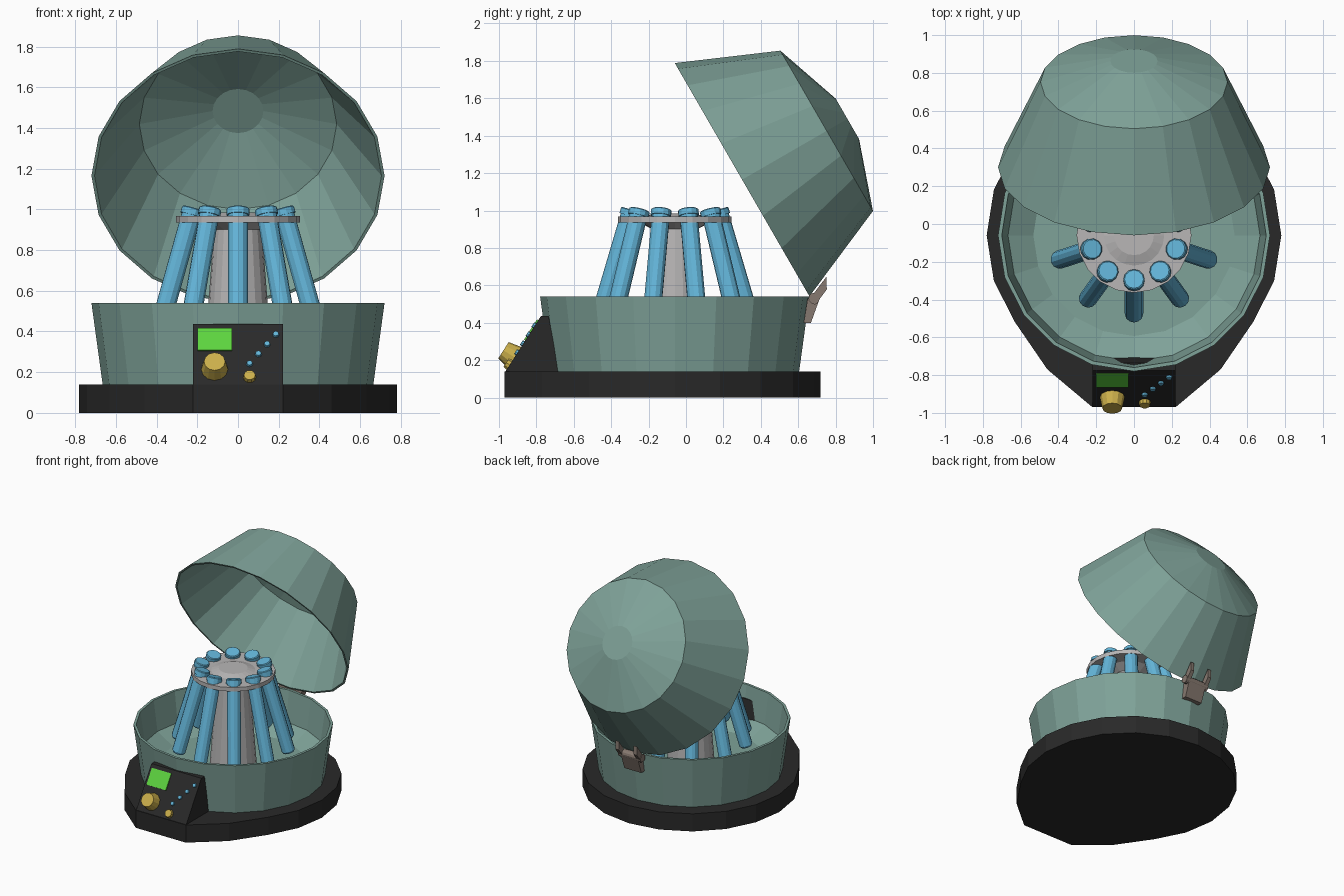
import bpy, bmesh, math
from mathutils import Vector, Matrix

if "Cube" in bpy.data.objects:
    bpy.data.objects.remove(bpy.data.objects["Cube"])


def material(name, r, g, b):
    m = bpy.data.materials.new(name)
    m.diffuse_color = (r, g, b, 1)
    m.use_nodes = True
    m.node_tree.nodes["Principled BSDF"].inputs["Base Color"].default_value = m.diffuse_color
    return m


TEAL = material("sage_teal", 0.21, 0.36, 0.315)
BLACK = material("matte_black", 0.022, 0.022, 0.022)
BLUE = material("tube_blue", 0.125, 0.46, 0.69)
GREY = material("metal_grey", 0.48, 0.47, 0.47)
GOLD = material("knob_gold", 0.60, 0.43, 0.07)
GREEN = material("screen_green", 0.11, 0.66, 0.05)
BROWN = material("hinge_brown", 0.24, 0.19, 0.16)

CY = -0.06  # centre line of the bowl


def finish(name, bm, mat, matrix=Matrix()):
    bmesh.ops.recalc_face_normals(bm, faces=bm.faces)
    mesh = bpy.data.meshes.new(name)
    bm.to_mesh(mesh)
    bm.free()
    mesh.materials.append(mat)
    ob = bpy.data.objects.new(name, mesh)
    ob.matrix_world = matrix
    bpy.context.collection.objects.link(ob)
    return ob


def lathe(name, profile, mat, segs=20, matrix=Matrix()):
    """Spin (radius, height) points about z; radius 0 makes a pole."""
    bm = bmesh.new()
    rings = []
    for r, z in profile:
        n = 1 if r == 0 else segs
        rings.append([bm.verts.new((r * math.cos(2 * math.pi * i / segs),
                                    r * math.sin(2 * math.pi * i / segs), z))
                      for i in range(n)])
    for a, b in zip(rings, rings[1:]):
        for i in range(segs):
            j = (i + 1) % segs
            corners = [a[i % len(a)], a[j % len(a)], b[j % len(b)], b[i % len(b)]]
            bm.faces.new(list(dict.fromkeys(corners)))
    return finish(name, bm, mat, matrix)


def prism(name, points, offset, mat):
    """Extrude a closed outline by an offset vector."""
    bm = bmesh.new()
    face = bm.faces.new([bm.verts.new(p) for p in points])
    out = bmesh.ops.extrude_face_region(bm, geom=[face], use_keep_orig=True)
    bmesh.ops.translate(bm, vec=offset,
                        verts=[v for v in out["geom"] if isinstance(v, bmesh.types.BMVert)])
    return finish(name, bm, mat)


def side_prism(name, yz, x0, x1, mat):
    return prism(name, [(x0, y, z) for y, z in yz], (x1 - x0, 0, 0), mat)


def aligned(loc, axis):
    return Matrix.Translation(loc) @ Vector(axis).to_track_quat('Z', 'Y').to_matrix().to_4x4()


# Base plate: a 20-gon whose front corners are pulled forward
outline = []
for i in range(20):
    a = 2 * math.pi * i / 20
    x, y = 0.78 * math.cos(a), CY + 0.78 * math.sin(a)
    if y < -0.75:
        x, y = (0.22 * round(x / 0.24), -0.97)
    elif y < -0.65:
        y = -0.77
    outline.append((x, y, 0))
prism("base_plate", outline, (0, 0, 0.14), BLACK)

# Bowl and open lid
lathe("bowl", [(0, 0.14), (0.665, 0.14), (0.72, 0.54), (0.70, 0.54),
               (0.667, 0.30), (0.533, 0.22), (0, 0.22)], TEAL,
      matrix=Matrix.Translation((0, CY, 0)))
lathe("lid", [(0, 0.65), (0.125, 0.65), (0.495, 0.522), (0.72, 0), (0.705, 0),
              (0.485, 0.508), (0.125, 0.636), (0, 0.636)], TEAL,
      matrix=Matrix.Translation((0, 0.30, 1.165)) @ Matrix.Rotation(math.radians(-60), 4, 'X'))

# Rotor hub with flared head and disc
lathe("rotor", [(0, 0.22), (0.17, 0.22), (0.118, 0.90), (0.19, 0.936), (0.304, 0.936),
                (0.304, 0.968), (0.16, 0.968), (0.105, 0.985), (0, 0.985)], GREY,
      matrix=Matrix.Translation((0, CY, 0)))

# Ten splayed sample tubes with caps
for i in range(10):
    a = math.radians(90 + 36 * i)
    out = Vector((math.cos(a), math.sin(a), 0))
    axis = Vector((0, 0, 1)) - 0.295 * out
    axis.normalize()
    top = Vector((0, CY, 1.005)) + 0.232 * out
    m = aligned(top, axis)
    lathe(f"tube_{i + 1}", [(0, -0.66), (0.04, -0.66), (0.049, -0.645), (0.049, -0.03), (0, -0.03)],
          BLUE, 12, m)
    lathe(f"tube_cap_{i + 1}", [(0, -0.035), (0.056, -0.035), (0.056, -0.005), (0.05, 0), (0, 0)],
          BLUE, 12, m)

# Sloped control panel
side_prism("control_panel", [(-0.965, 0.14), (-0.775, 0.437), (-0.735, 0.437), (-0.68, 0.14)],
           -0.22, 0.22, BLACK)
SLOPE = Vector((0, 0.19, 0.297)).normalized()
NORMAL = Vector((0, -SLOPE.z, SLOPE.y))


def on_panel(x, z):
    return Vector((x, -0.965 + 0.19 * (z - 0.14) / 0.297, z))


# Screen, knobs and indicator lights
prism("screen", [on_panel(-0.20, 0.305), on_panel(-0.03, 0.305),
                 on_panel(-0.03, 0.413), on_panel(-0.20, 0.413)], NORMAL * 0.008, GREEN)
lathe("main_knob", [(0, 0), (0.066, 0), (0.052, 0.07), (0, 0.07)], GOLD, 12,
      aligned(on_panel(-0.115, 0.215), NORMAL))
lathe("small_knob", [(0, 0), (0.032, 0), (0.028, 0.022), (0, 0.022)], GOLD, 10,
      aligned(on_panel(0.057, 0.175), NORMAL))
for i in range(4):
    lathe(f"light_{i + 1}", [(0, 0), (0.017, 0), (0.014, 0.012), (0, 0.012)], BLUE, 8,
          aligned(on_panel(0.057 + 0.043 * i, 0.24 + 0.048 * i), NORMAL))

# Rear hinge: bowl plate, pin and two lid prongs
side_prism("hinge_plate", [(0.63, 0.40), (0.668, 0.40), (0.715, 0.53), (0.65, 0.53)],
           -0.075, 0.075, BROWN)
lathe("hinge_pin", [(0, -0.10), (0.03, -0.10), (0.03, 0.10), (0, 0.10)], BROWN, 12,
      aligned((0, 0.685, 0.53), (1, 0, 0)))
for side, x in (("left", -0.08), ("right", 0.08)):
    side_prism(f"hinge_prong_{side}", [(0.655, 0.52), (0.69, 0.495), (0.753, 0.578), (0.75, 0.645)],
               x - 0.015, x + 0.015, BROWN)
